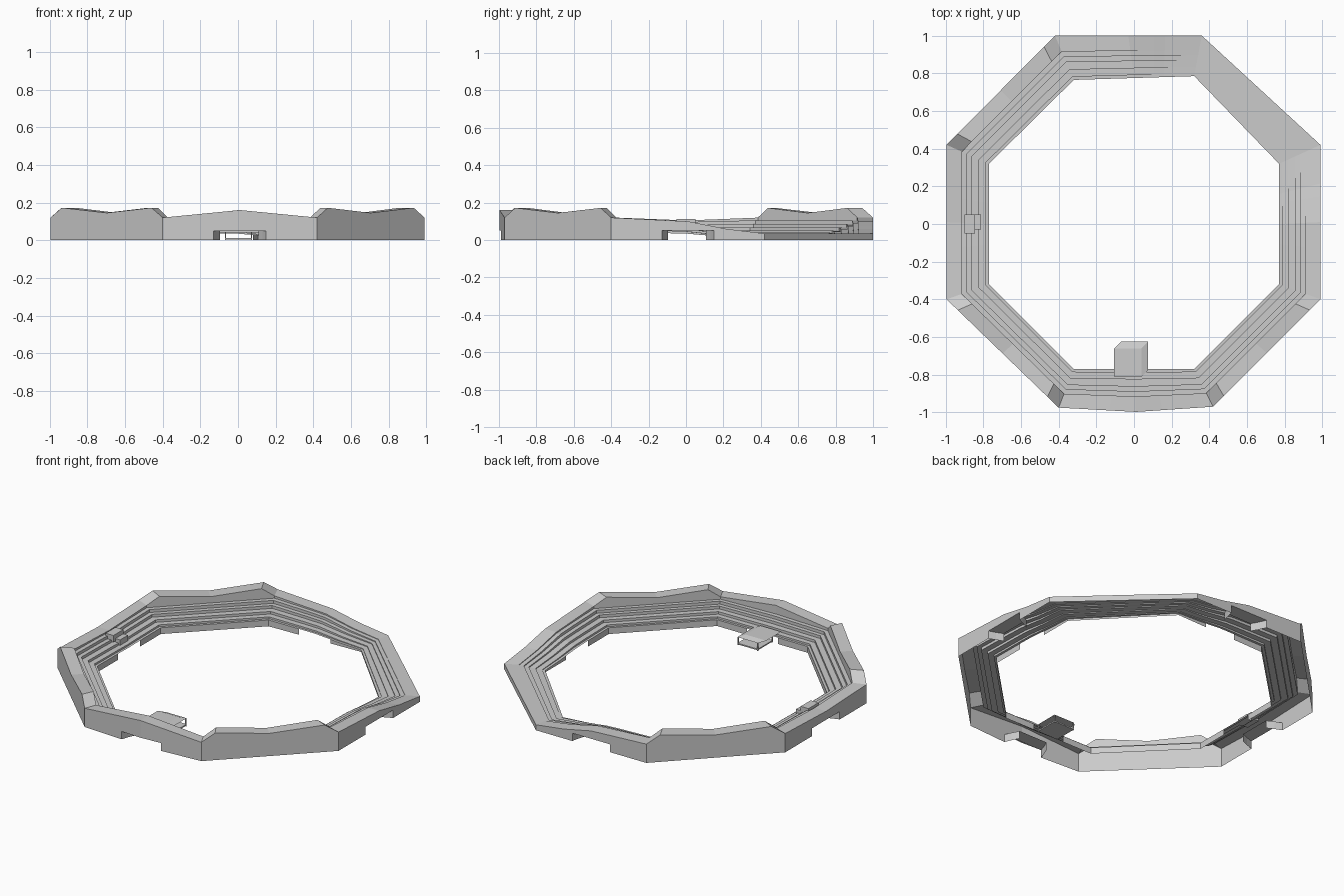
import bpy, bmesh
from mathutils import Vector

if "Cube" in bpy.data.objects:
    bpy.data.objects.remove(bpy.data.objects["Cube"])

# Octagon corners, anticlockwise from front left
OUTER = [(-.40, -.975), (.42, -.97), (.99, -.40), (.99, .42),
         (.36, 1.0), (-.42, 1.0), (-.995, .42), (-.995, -.40)]
INNER = [(-.32, -.77), (.32, -.77), (.77, -.32), (.77, .32),
         (.32, .785), (-.32, .765), (-.77, .32), (-.77, -.32)]
# Rim height along each side: (fraction, height)
WAVE = [(0, .12), (.1, .172), (.5, .145), (.9, .172), (1, .12)]
SIDES = [[(0, .12), (.5, .16), (1, .12)], WAVE,
         [(0, .12), (.5, .10), (.75, .06), (1, .035)],
         [(0, .035), (.5, .036), (1, .035)],
         [(0, .035), (.25, .06), (.5, .10), (1, .12)], WAVE,
         [(0, .12), (.5, .105), (1, .12)], WAVE]
GATE = (.33, .67)
# Terrace section: (fraction from inner to outer edge, height)
STEPS = [(0, 0), (0, .04), (.07, .04), (.07, .052), (.23, .052), (.23, .068),
         (.40, .068), (.40, .086), (.52, .086), (.52, .105), (.64, .105)]
GATE_H = .05


def rim_at(pts, t):
    for (a, za), (b, zb) in zip(pts, pts[1:]):
        if t <= b:
            return za + (zb - za) * (t - a) / (b - a)
    return pts[-1][1]


def make(name, bm):
    me = bpy.data.meshes.new(name)
    bm.to_mesh(me)
    bm.free()
    ob = bpy.data.objects.new(name, me)
    bpy.context.collection.objects.link(ob)
    return ob


def box(name, lo, hi, inset=0):
    bm = bmesh.new()
    bmesh.ops.create_cube(bm, size=1)
    for v in bm.verts:
        top = v.co.z > 0
        for k in range(3):
            v.co[k] = hi[k] if v.co[k] > 0 else lo[k]
        if top and inset:
            v.co.x += inset if v.co.x == lo[0] else -inset
            v.co.y += inset if v.co.y == lo[1] else -inset
    return make(name, bm)


# Stations around the ring
stations = []
for s, pts in enumerate(SIDES):
    ts = {t for t, _ in pts if t < 1}
    if s % 2 == 0:
        ts |= set(GATE)
    for t in sorted(ts):
        o = Vector(OUTER[s]).lerp(Vector(OUTER[(s + 1) % 8]), t)
        if s == 0:
            o.y -= .025 * (1 - abs(2 * t - 1))
        i = Vector(INNER[s]).lerp(Vector(INNER[(s + 1) % 8]), t)
        gate = s % 2 == 0 and GATE[0] <= t < GATE[1]
        edge = s % 2 == 0 and t in GATE
        stations.append((i, o, rim_at(pts, t), gate, edge))

# Terraced stand shell, open underneath, with four gate openings
bm = bmesh.new()
loops = []
for i, o, rim, gate, edge in stations:
    k = min(1, rim / .115)
    prof = [(f, z * k) for f, z in STEPS]
    prof += [(.64, rim), (1, rim), (1, min(GATE_H, rim * .9)), (1, 0)]
    loops.append([bm.verts.new((*i.lerp(o, f), z)) for f, z in prof])
n, m = len(loops), len(loops[0])
for a in range(n):
    A, B = loops[a], loops[(a + 1) % n]
    for j in range(m - 1):
        if stations[a][3] and j in (0, m - 2):
            continue
        bm.faces.new((A[j], B[j], B[j + 1], A[j + 1]))
bmesh.ops.delete(bm, geom=[v for v in bm.verts if not v.link_faces], context='VERTS')
bmesh.ops.recalc_face_normals(bm, faces=bm.faces)
make("stadium_stand", bm)

# Gate side walls, turning inwards from the outer wall, and their lintels
bm = bmesh.new()
edges = [st for st in stations if st[4]]
for (i0, o0, *_), (i1, o1, *_) in zip(edges[::2], edges[1::2]):
    rows = []
    for f, t in ((1, 0), (.8, .04), (.6, .1)):
        p, q = i0.lerp(o0, f), i1.lerp(o1, f)
        rows.append([bm.verts.new((*c, z)) for c in (p.lerp(q, t), q.lerp(p, t))
                     for z in (0, GATE_H)])
    for r, s in zip(rows, rows[1:]):
        bm.faces.new((r[0], r[1], s[1], s[0]))
        bm.faces.new((r[2], s[2], s[3], r[3]))
        bm.faces.new((r[1], r[3], s[3], s[1]))
make("gate_passages", bm)

# Viewing box on the left terrace
box("viewing_box", (-.90, -.05, .07), (-.845, .05, .112))
box("viewing_box_step", (-.845, -.03, .05), (-.812, .05, .085))

# Canopied platform inside the front gate
box("platform_floor", (-.07, -.775, .004), (.075, -.625, .012))
box("platform_canopy", (-.07, -.775, .05), (.075, -.625, .062), .035)
for x in (-.07, .069):
    for y in (-.775, -.631):
        box("platform_post", (x, y, 0), (x + .006, y + .006, .05))
